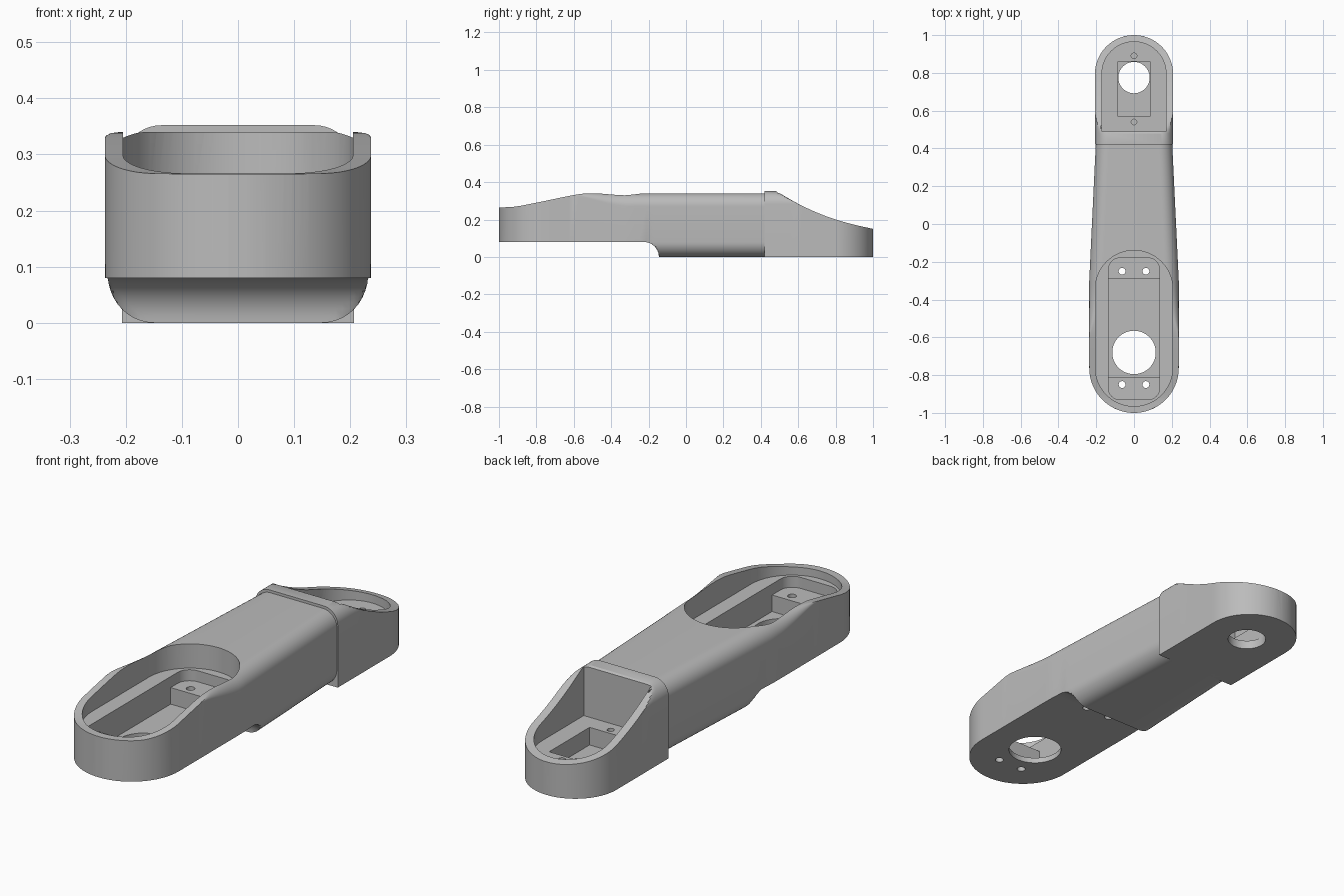
import bpy, bmesh
from math import sin, cos, pi, sqrt, radians

if "Cube" in bpy.data.objects:
    bpy.data.objects.remove(bpy.data.objects["Cube"])

grey = bpy.data.materials.new("plain grey")
grey.use_nodes = True
grey.diffuse_color = (0.5, 0.5, 0.5, 1)
grey.node_tree.nodes["Principled BSDF"].inputs["Base Color"].default_value = (0.5, 0.5, 0.5, 1)


def make(name, bm):
    bmesh.ops.remove_doubles(bm, verts=bm.verts, dist=0.0002)
    bmesh.ops.recalc_face_normals(bm, faces=bm.faces)
    mesh = bpy.data.meshes.new(name)
    bm.to_mesh(mesh)
    bm.free()
    obj = bpy.data.objects.new(name, mesh)
    bpy.context.collection.objects.link(obj)
    mesh.materials.append(grey)
    return obj


def curve(points, y):
    """Smoothly interpolate height along a list of (y, z) points."""
    if y <= points[0][0]:
        return points[0][1]
    for i in range(len(points) - 1):
        (a, p), (b, q) = points[i], points[i + 1]
        if y <= b:
            before, after = points[max(i - 1, 0)], points[min(i + 2, len(points) - 1)]
            m0 = (q - before[1]) / (b - before[0]) * (b - a)
            m1 = (after[1] - p) / (after[0] - a) * (b - a)
            t = (y - a) / (b - a)
            return ((2*t**3 - 3*t*t + 1)*p + (t**3 - 2*t*t + t)*m0
                    + (3*t*t - 2*t**3)*q + (t**3 - t*t)*m1)
    return points[-1][1]


def section(y, w, low, high, full_top, r_top, r_low):
    """Rounded cross-section, trimmed between the low and high surfaces."""
    steps, pts = 10, []
    for cx, cz, r, start in ((1, 1, r_top, 0), (-1, 1, r_top, 1), (-1, -1, r_low, 2), (1, -1, r_low, 3)):
        r = min(r, w * 0.98)
        for i in range(steps + 1):
            a = (start + i / steps) * pi / 2
            x = cx * (w - r) + r * cos(a)
            z = (full_top - r if cz > 0 else r) + r * sin(a)
            pts.append((x, y, min(max(z, low), high)))
    return pts


def loft(name, sections):
    bm = bmesh.new()
    rings = [[bm.verts.new(p) for p in s] for s in sections]
    n = len(rings[0])
    for a, b in zip(rings, rings[1:]):
        for i in range(n):
            j = (i + 1) % n
            bm.faces.new((a[i], a[j], b[j], b[i]))
    bm.faces.new(rings[0])
    bm.faces.new(rings[-1])
    bmesh.ops.dissolve_degenerate(bm, edges=bm.edges, dist=0.0002)
    return make(name, bm)


def prism(w, y0, y1, z0, r0=0, r1=0, x=0, z1=0.6):
    """Upright cutter with rounded corners, r0 at the front and r1 at the back."""
    bm = bmesh.new()
    pts = []
    for sx, yy, sy, r, q in ((1, y1, 1, r1, 0), (-1, y1, 1, r1, 1), (-1, y0, -1, r0, 2), (1, y0, -1, r0, 3)):
        steps = 16 if r else 0
        for i in range(steps + 1):
            a = (q + i / max(steps, 1)) * pi / 2
            pts.append((x + sx * (w - r) + r * cos(a) * (r > 0), yy - sy * r + r * sin(a) * (r > 0)))
    face = bm.faces.new([bm.verts.new((px, py, z0)) for px, py in pts])
    top = bmesh.ops.extrude_face_region(bm, geom=[face])["geom"]
    bmesh.ops.translate(bm, vec=(0, 0, z1 - z0), verts=[v for v in top if isinstance(v, bmesh.types.BMVert)])
    return make("cutter", bm)


def bore(r, y, z0, x=0):
    return prism(r, y - r, y + r, z0, r, r, x)


def carve(obj, cutters):
    bpy.ops.object.select_all(action="DESELECT")
    bpy.context.view_layer.objects.active = obj
    obj.select_set(True)
    for c in cutters:
        mod = obj.modifiers.new("cut", "BOOLEAN")
        mod.operation, mod.solver, mod.object = "DIFFERENCE", "EXACT", c
        bpy.ops.object.modifier_apply(modifier=mod.name)
        bpy.data.objects.remove(c)
    bpy.ops.object.shade_smooth_by_angle(angle=radians(28))


# Main arm: rounded front end, tapering beam, underside step with a cove
FRONT_TOP = [(-1, .265), (-.92, .268), (-.8, .29), (-.65, .321), (-.56, .337), (-.48, .34), (.5, .34)]
R = 0.237


def arm_section(y):
    if y < R - 1:
        w = sqrt(max(R * R - (y + 1 - R) ** 2, 0))
    else:
        t = min(max((y + 0.3) / 0.75, 0), 1)
        w = R - 0.036 * t
    cove = y + 0.225
    low = 0.08 if cove < 0 else sqrt(max(0.08 ** 2 - cove ** 2, 0))
    f = min(max((y + 0.66) / 0.36, 0), 1)
    r_top = 0.004 + 0.066 * f * f * (3 - 2 * f)
    return section(y, w, low, curve(FRONT_TOP, y), 0.34, r_top, 0.08)


ys = [R - 1 - R * cos(radians(a)) for a in range(4, 91, 4)]
ys += [-0.75 + 0.025 * i for i in range(21)]
ys += [-0.225 + 0.08 * sin(radians(a)) for a in range(9, 91, 9)]
ys += [-0.05, 0.1, 0.25, 0.45]
arm = loft("main_arm", [arm_section(y) for y in ys])
cuts = [prism(0.205, -0.965, -0.14, 0.23, 0.205, 0.205),
        prism(0.135, -0.93, -0.18, 0.18, 0.06, 0.06),
        prism(0.135, -0.81, -0.29, 0.105),
        bore(0.115, -0.68, -0.1)]
cuts += [bore(0.018, y, -0.1, x) for y in (-0.25, -0.85) for x in (-0.063, 0.063)]
carve(arm, cuts)

# Rear housing: raised lip, then a top that sweeps down to the rounded end
REAR_TOP = [(.48, .352), (.5, .341), (.6, .284), (.7, .237), (.8, .2), (.9, .172), (1, .15)]
Q = 0.207


def rear_section(y):
    d = max(y - (1 - Q), 0)
    return section(y, sqrt(max(Q * Q - d * d, 0)), 0, curve(REAR_TOP, y), 0.352, 0.07, 0.0)


ys = [0.42] + [0.48 + 0.02 * i for i in range(16)]
ys += [1 - Q + Q * sin(radians(a)) for a in range(2, 87, 4)]
rear = loft("rear_housing", [rear_section(y) for y in ys])
carve(rear, [prism(0.17, 0.49, 0.965, 0.12, 0, 0.17),
             prism(0.085, 0.57, 0.86, 0.04),
             bore(0.083, 0.775, -0.1),
             bore(0.015, 0.54, 0.06),
             bore(0.015, 0.89, 0.06)])
